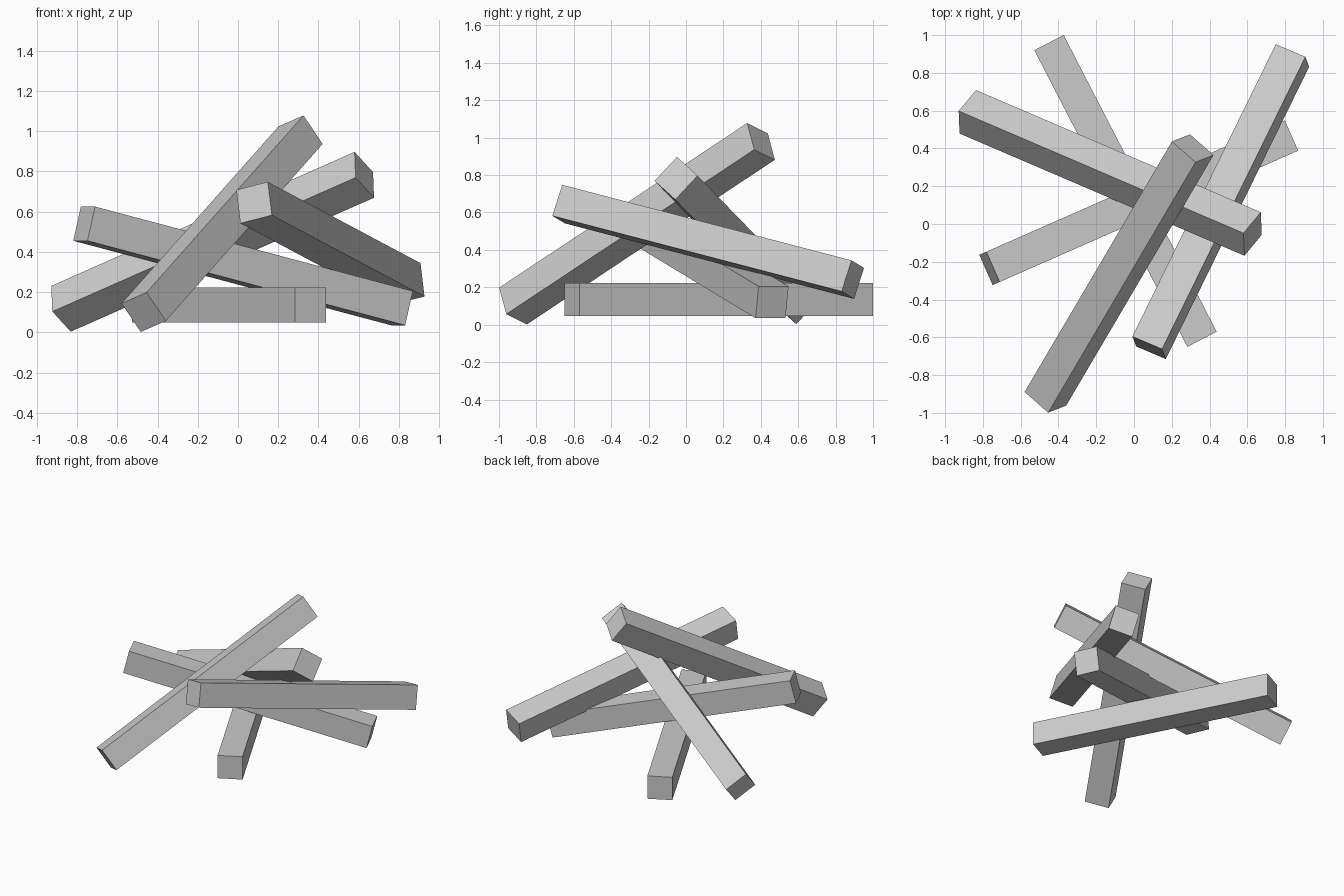
import bpy
from mathutils import Vector, Matrix

if "Cube" in bpy.data.objects:
    bpy.data.objects.remove(bpy.data.objects["Cube"])

THICK = 0.175


def beam(name, start, end, side):
    """Square beam from start to end; side is the rough direction of one side face."""
    a, b = Vector(start), Vector(end)
    axis = (b - a).normalized()
    side = Vector(side)
    u = (side - axis * side.dot(axis)).normalized()
    v = axis.cross(u)
    bpy.ops.mesh.primitive_cube_add(size=1)
    ob = bpy.context.object
    ob.name = ob.data.name = name
    rot = Matrix((u, v, axis)).transposed().to_4x4()
    size = Matrix.Diagonal((THICK, THICK, (b - a).length, 1))
    ob.matrix_world = Matrix.Translation((a + b) / 2) @ rot @ size
    return ob


# Beam lying flat on the bottom of the pile
beam("flat_beam", (-0.45, 0.96, 0.135), (0.36, -0.61, 0.135), (0, 0, 1))

# Beam resting across it, gently sloped
beam("low_cross_beam", (-0.765, -0.235, 0.54), (0.815, 0.46, 0.12), (-0.403, 0.915, 0))

# Tilted beams of the upper pile, each rolled about its own length
beam("rising_beam", (-0.88, 0.594, 0.117), (0.628, -0.053, 0.783), (0.007, -0.12, -0.126))
beam("steep_beam", (-0.469, -0.925, 0.10), (0.311, 0.401, 0.98), (-0.125, 0.11, -0.055))
beam("top_beam", (0.08, -0.655, 0.645), (0.839, 0.892, 0.241), (0.157, -0.066, 0.04))
